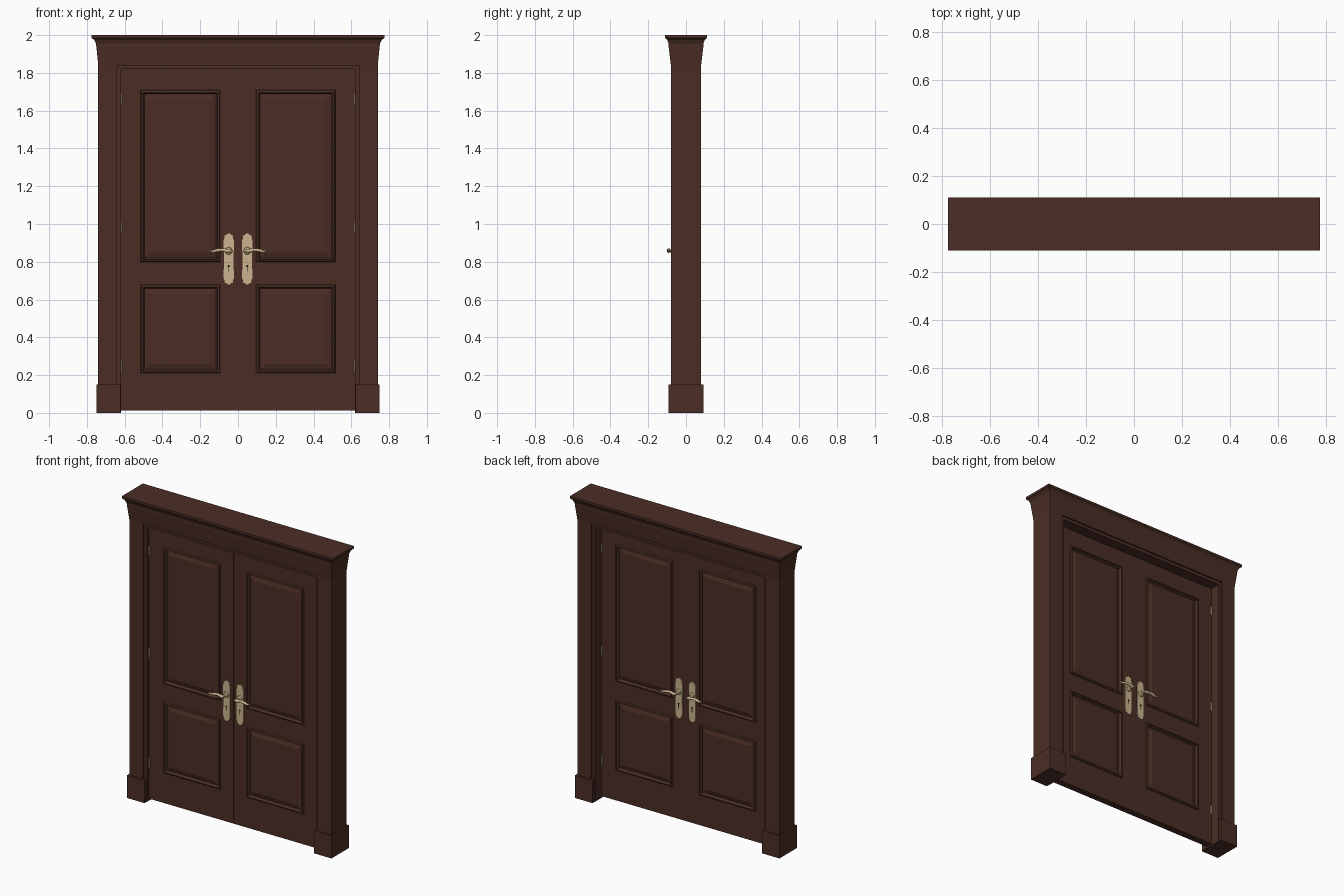
import bpy, bmesh, math
from mathutils import Vector

old = bpy.data.objects.get("Cube")
if old:
    bpy.data.objects.remove(old, do_unlink=True)


def material(name, rgb):
    m = bpy.data.materials.new(name)
    m.use_nodes = True
    m.diffuse_color = (*rgb, 1)
    m.node_tree.nodes["Principled BSDF"].inputs["Base Color"].default_value = (*rgb, 1)
    return m


WOOD = material("dark brown wood", (0.07, 0.027, 0.018))
BRASS = material("pale brass", (0.6, 0.45, 0.27))
DARK = material("keyhole black", (0.015, 0.01, 0.008))

DOOR_FRONT, DOOR_BACK = -0.045, 0.0


def finish(bm, name, mat, smooth=False):
    bmesh.ops.recalc_face_normals(bm, faces=bm.faces)
    mesh = bpy.data.meshes.new(name)
    bm.to_mesh(mesh)
    bm.free()
    mesh.materials.append(mat)
    ob = bpy.data.objects.new(name, mesh)
    bpy.context.collection.objects.link(ob)
    if smooth:
        bpy.ops.object.select_all(action='DESELECT')
        bpy.context.view_layer.objects.active = ob
        ob.select_set(True)
        bpy.ops.object.shade_smooth_by_angle(angle=math.radians(40))
    return ob


def box(name, x, y, z, mat=WOOD):
    bm = bmesh.new()
    bmesh.ops.create_cube(bm, size=1)
    for v in bm.verts:
        v.co = [r[0] if c < 0 else r[1] for c, r in zip(v.co, (x, y, z))]
    return finish(bm, name, mat)


def sided(s, a, b):
    return tuple(sorted((s * a, s * b)))


def tube(name, points, radii, mat, sides=10):
    """Round section swept through points, with a radius at each."""
    bm = bmesh.new()
    pts = [Vector(p) for p in points]
    rings = []
    for i, p in enumerate(pts):
        d = (pts[min(i + 1, len(pts) - 1)] - pts[max(i - 1, 0)]).normalized()
        q = d.to_track_quat('Z', 'Y')
        angles = [2 * math.pi * k / sides for k in range(sides)]
        rings.append([bm.verts.new(p + q @ Vector((math.cos(a), math.sin(a), 0)) * radii[i])
                      for a in angles])
    for a, b in zip(rings, rings[1:]):
        for k in range(sides):
            j = (k + 1) % sides
            bm.faces.new((a[k], a[j], b[j], b[k]))
    bm.faces.new(rings[0])
    bm.faces.new(rings[-1])
    return finish(bm, name, mat, True)


def plate(name, outline, y0, y1, mat):
    """Outline in x, z pushed from y0 to y1."""
    bm = bmesh.new()
    face = bm.faces.new([bm.verts.new((x, y0, z)) for x, z in outline])
    out = bmesh.ops.extrude_face_region(bm, geom=[face])["geom"]
    for v in out:
        if isinstance(v, bmesh.types.BMVert):
            v.co.y = y1
    return finish(bm, name, mat)


# Crown: rectangular rings that flare towards the top
bm = bmesh.new()
rings = []
for z, x, y in ((1.84, 0.74, 0.08), (1.94, 0.75, 0.092), (1.955, 0.752, 0.092),
                (1.975, 0.762, 0.1), (1.985, 0.775, 0.11), (2.0, 0.775, 0.11)):
    rings.append([bm.verts.new((sx * x, sy * y, z))
                  for sx, sy in ((-1, -1), (1, -1), (1, 1), (-1, 1))])
for a, b in zip(rings, rings[1:]):
    for k in range(4):
        j = (k + 1) % 4
        bm.faces.new((a[k], a[j], b[j], b[k]))
bm.faces.new(rings[0])
bm.faces.new(rings[-1])
finish(bm, "crown", WOOD)

# Header lining under the crown
box("head_jamb", (-0.64, 0.64), (-0.07, 0.07), (1.82, 1.845))


def door_leaf(name, s):
    """Slab cut into a grid, with a moulded raised panel in each opening."""
    bm = bmesh.new()
    xs = sorted(s * x for x in (0.001, 0.095, 0.515, 0.62))
    zs = (0.012, 0.21, 0.68, 0.80, 1.71, 1.82)
    grids = [[[bm.verts.new((x, y, z)) for z in zs] for x in xs]
             for y in (DOOR_FRONT, DOOR_BACK)]
    panels = []
    for g in grids:
        for i in range(len(xs) - 1):
            for j in range(len(zs) - 1):
                f = bm.faces.new((g[i][j], g[i + 1][j], g[i + 1][j + 1], g[i][j + 1]))
                if i == 1 and j in (1, 3):
                    panels.append(f)
    bm.normal_update()
    rim = [e for e in bm.edges if e.is_boundary]
    bmesh.ops.bridge_loops(bm, edges=rim)
    bmesh.ops.recalc_face_normals(bm, faces=bm.faces)
    for width, depth in ((0.006, 0.008), (0.012, 0.002), (0.012, -0.018), (0.004, 0), (0.035, 0.008)):
        bmesh.ops.inset_individual(bm, faces=panels, thickness=width, depth=depth)
    finish(bm, name, WOOD)


# Half outline of the ornamental handle plate: half-width, height
HALF = ((0.006, 0.68), (0.014, 0.688), (0.024, 0.69), (0.021, 0.702), (0.027, 0.712),
        (0.026, 0.80), (0.027, 0.915), (0.021, 0.928), (0.024, 0.938),
        (0.014, 0.942), (0.006, 0.95))

for s, side in ((1, "left"), (-1, "right")):
    # Frame post, jamb lining and plinth block
    box(side + "_post", sided(s, 0.64, 0.74), (-0.08, 0.08), (0.1, 1.845))
    box(side + "_jamb", sided(s, 0.62, 0.645), (-0.07, 0.07), (0.0, 1.845))
    box(side + "_plinth", sided(s, 0.622, 0.75), (-0.092, 0.092), (0.0, 0.15))
    door_leaf(side + "_door", s)

    # Hinge knuckles
    for n, z in enumerate((0.25, 0.98, 1.66)):
        for y, place in ((DOOR_FRONT - 0.003, "front"), (DOOR_BACK + 0.003, "back")):
            tube(f"{side}_{place}_hinge_{n}", [(s * 0.617, y, z - 0.028), (s * 0.617, y, z + 0.028)],
                 [0.005, 0.005], BRASS, 8)

    # Handle set on each face of the door
    for d, y, place in ((-1, DOOR_FRONT, "front"), (1, DOOR_BACK, "back")):
        tag = f"{side}_{place}_"
        cx, hz = s * 0.049, 0.858
        outline = [(cx + w, z) for w, z in HALF] + [(cx - w, z) for w, z in reversed(HALF)]
        plate(tag + "handle_plate", outline, y, y + d * 0.007, BRASS)
        tube(tag + "handle_collar", [(cx, y + d * a, hz) for a in (0.005, 0.016, 0.02)],
             [0.02, 0.017, 0.009], BRASS, 14)
        tube(tag + "handle_neck", [(cx, y + d * 0.01, hz), (cx, y + d * 0.052, hz)],
             [0.008, 0.008], BRASS)
        path = [(-0.01, 0), (0.012, 0), (0.035, 0.006), (0.06, 0.003), (0.085, -0.004), (0.102, 0.002)]
        tube(tag + "handle_lever", [(cx + s * a, y + d * 0.047, hz + b) for a, b in path],
             [0.008, 0.0105, 0.008, 0.009, 0.007, 0.004], BRASS)
        # Keyhole: round eye over a slot
        eye = [(cx + 0.006 * math.cos(k * math.pi / 5), 0.778 + 0.006 * math.sin(k * math.pi / 5))
               for k in range(10)]
        plate(tag + "keyhole_eye", eye, y + d * 0.006, y + d * 0.008, DARK)
        box(tag + "keyhole_slot", (cx - 0.0025, cx + 0.0025),
            tuple(sorted((y + d * 0.006, y + d * 0.0078))), (0.748, 0.778), DARK)
